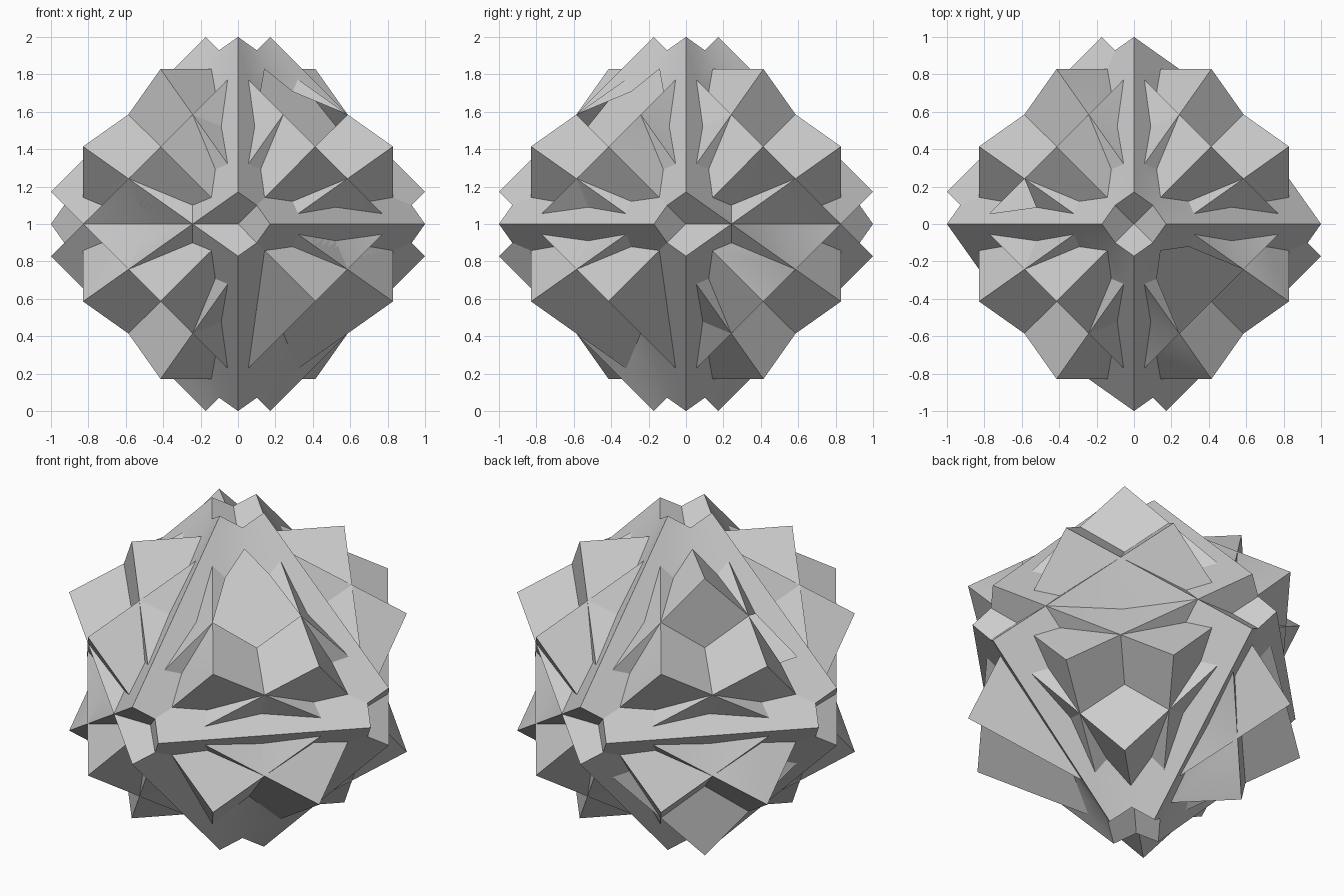
import bpy, bmesh
from math import radians, sqrt
from mathutils import Matrix, Vector

old = bpy.data.objects.get("Cube")
if old:
    bpy.data.objects.remove(old, do_unlink=True)

HALF = 2 - sqrt(2)                 # half the edge length of every cube
CENTRE = Vector((0, 0, 1))

# one flat grey
grey = bpy.data.materials.new("plain_grey")
grey.use_nodes = True
colour = (0.6, 0.6, 0.6, 1)
grey.diffuse_color = colour
grey.node_tree.nodes["Principled BSDF"].inputs["Base Color"].default_value = colour


def tilted_cube(name, main, sign):
    """Cube with a ridge crossing the main axis along a face diagonal."""
    up, side, front = Vector(), Vector(), Vector()
    up[main] = 1
    side[(main + 1) % 3] = 1
    front[(main + 2) % 3] = 1
    ridge = (side + sign * front).normalized()
    across = up.cross(ridge)
    a, b = (up + across).normalized(), (up - across).normalized()
    turn = Matrix((ridge, b, a)).transposed()
    if turn.determinant() < 0:
        turn = Matrix((ridge, a, b)).transposed()
    bm = bmesh.new()
    bmesh.ops.create_cube(bm, size=2 * HALF,
                          matrix=Matrix.Translation(CENTRE) @ turn.to_4x4())
    mesh = bpy.data.meshes.new(name)
    bm.to_mesh(mesh)
    bm.free()
    mesh.materials.append(grey)
    ob = bpy.data.objects.new(name, mesh)
    bpy.context.collection.objects.link(ob)
    return ob


# six cubes, two for each main axis
cubes = [tilted_cube("tilted_cube", main, sign)
         for main in range(3) for sign in (1, -1)]
body, others = cubes[0], cubes[1:]
body.name = "interlocked_cubes"

# fuse them into a single solid
for other in others:
    mod = body.modifiers.new("fuse", "BOOLEAN")
    mod.operation = "UNION"
    mod.solver = "EXACT"
    mod.object = other
    other.hide_render = True

bpy.ops.object.select_all(action="DESELECT")
body.select_set(True)
bpy.context.view_layer.objects.active = body
bpy.ops.object.convert(target="MESH")
for other in others:
    bpy.data.objects.remove(other, do_unlink=True)

# tidy the seams, then keep the hard creases sharp
bm = bmesh.new()
bm.from_mesh(body.data)
bmesh.ops.remove_doubles(bm, verts=bm.verts, dist=0.0005)
bm.to_mesh(body.data)
bm.free()
bpy.ops.object.shade_smooth_by_angle(angle=radians(30))
